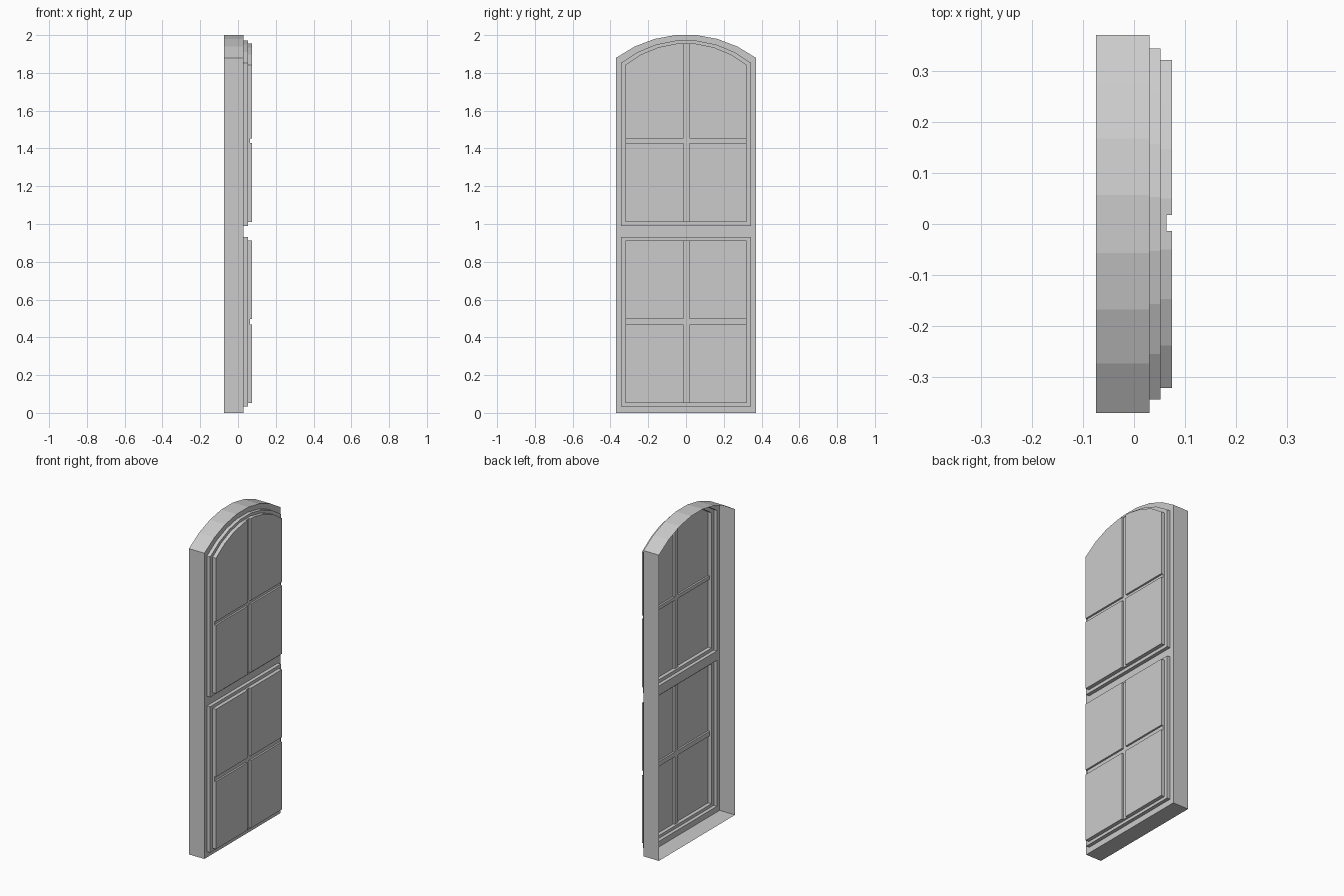
import bpy, bmesh, math

if "Cube" in bpy.data.objects:
    bpy.data.objects.remove(bpy.data.objects["Cube"])

ARCH_SEGS = 7
X_BACK, X_FRAME, X_STEP, X_BAR, X_PANE = -0.0747, 0.0304, 0.052, 0.0637, 0.0747


def outline(half, z0, z1, top=None):
    """Counter-clockwise (y, z) outline seen from +x; arched if top is given."""
    pts = [(-half, z0), (half, z0)]
    if top is None:
        return pts + [(half, z1), (-half, z1)]
    rise = top - z1
    r = (half * half + rise * rise) / (2 * rise)
    a = math.asin(half / r)
    step = 2 * a / ARCH_SEGS
    # scale the rise so that the flat top segment sits exactly at top
    k = rise / (r * (math.cos(step / 2) - math.cos(a)))
    for i in range(ARCH_SEGS + 1):
        t = a - i * step
        pts.append((r * math.sin(t), z1 + k * r * (math.cos(t) - math.cos(a))))
    return pts


def loop(bm, x, pts):
    return [bm.verts.new((x, y, z)) for y, z in pts]


def bridge(bm, a, b):
    n = len(a)
    for i in range(n):
        j = (i + 1) % n
        bm.faces.new((a[i], a[j], b[j], b[i]))


def finish(bm, name):
    me = bpy.data.meshes.new(name)
    bm.to_mesh(me)
    bm.free()
    bpy.context.collection.objects.link(bpy.data.objects.new(name, me))


# Open-backed outer casing
bm = bmesh.new()
outer = outline(0.37, 0, 1.88, 2.0)
bridge(bm, loop(bm, X_BACK, outer), loop(bm, X_FRAME, outer))
finish(bm, "casing")


def sash(name, border, opening, glazing, bar_z):
    # Frame face, two raised steps, then panes with grooves between them
    bm = bmesh.new()
    rings = [loop(bm, x, p) for x, p in (
        (X_FRAME, border), (X_FRAME, opening), (X_STEP, opening),
        (X_STEP, glazing), (X_BAR, glazing))]
    for a, b in zip(rings, rings[1:]):
        bridge(bm, a, b)
    finish(bm, name + "_frame")

    bm = bmesh.new()
    bm.faces.new(loop(bm, X_BAR, glazing))
    bars_y = (-0.014, 0.018)
    cuts = [((0, y, 0), (0, 1, 0)) for y in bars_y]
    cuts += [((0, 0, z), (0, 0, 1)) for z in bar_z]
    for co, no in cuts:
        bmesh.ops.bisect_plane(bm, geom=bm.verts[:] + bm.edges[:] + bm.faces[:],
                               plane_co=co, plane_no=no)
    panes = []
    for f in bm.faces:
        c = f.calc_center_median()
        if not (bars_y[0] < c.y < bars_y[1] or bar_z[0] < c.z < bar_z[1]):
            panes.append(f)
    raised = bmesh.ops.extrude_discrete_faces(bm, faces=panes)["faces"]
    for f in raised:
        for v in f.verts:
            v.co.x = X_PANE
    finish(bm, name + "_panes")


sash("lower_sash", outline(0.37, 0, 0.96), outline(0.344, 0.035, 0.932),
     outline(0.321, 0.053, 0.913), (0.468, 0.497))
sash("upper_sash", outline(0.37, 0.96, 1.88, 2.0),
     outline(0.344, 0.99, 1.853, 1.971),
     outline(0.321, 1.01, 1.842, 1.955), (1.43, 1.452))
